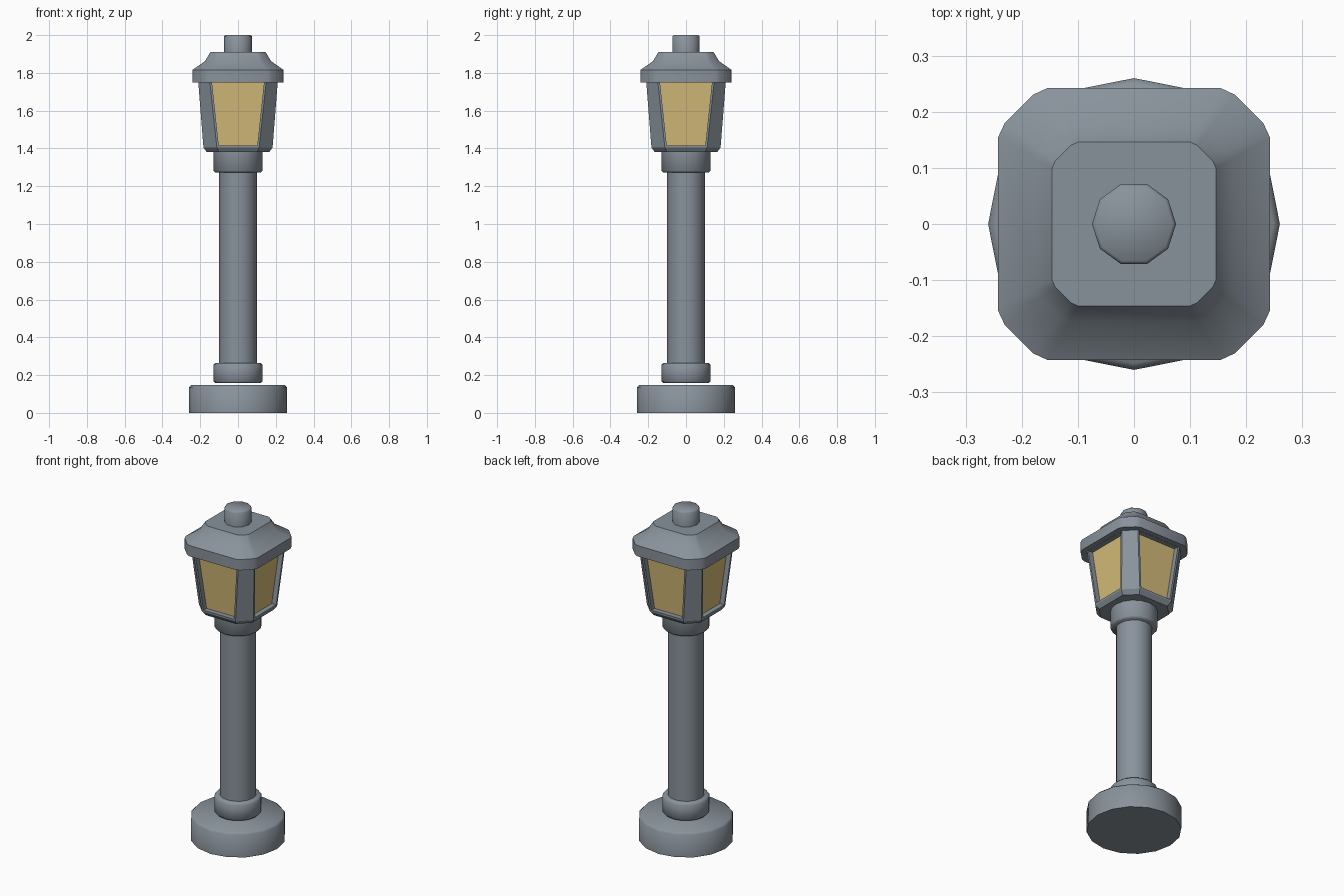
import bpy, bmesh, math

if "Cube" in bpy.data.objects:
    bpy.data.objects.remove(bpy.data.objects["Cube"])


def material(name, rgb):
    m = bpy.data.materials.new(name)
    m.diffuse_color = (*rgb, 1)
    m.use_nodes = True
    m.node_tree.nodes["Principled BSDF"].inputs["Base Color"].default_value = m.diffuse_color
    return m


METAL = material("grey metal", (0.25, 0.29, 0.33))
GLASS = material("warm yellow glass", (0.66, 0.50, 0.19))


def finish(name, bm, angle=40):
    bmesh.ops.recalc_face_normals(bm, faces=bm.faces[:])
    mesh = bpy.data.meshes.new(name)
    bm.to_mesh(mesh)
    bm.free()
    obj = bpy.data.objects.new(name, mesh)
    bpy.context.collection.objects.link(obj)
    mesh.materials.append(METAL)
    mesh.materials.append(GLASS)
    bpy.ops.object.select_all(action='DESELECT')
    obj.select_set(True)
    bpy.context.view_layer.objects.active = obj
    bpy.ops.object.shade_smooth_by_angle(angle=math.radians(angle))
    return obj


def loft(rings):
    """Skin a stack of equal-length point rings and cap both ends."""
    bm = bmesh.new()
    loops = [[bm.verts.new(p) for p in ring] for ring in rings]
    n = len(loops[0])
    for a, b in zip(loops, loops[1:]):
        for i in range(n):
            j = (i + 1) % n
            bm.faces.new((a[i], a[j], b[j], b[i]))
    bm.faces.new(loops[0])
    bm.faces.new(loops[-1])
    bm.normal_update()
    return bm


def circle(r, z, n):
    return [(r * math.cos(math.tau * i / n), r * math.sin(math.tau * i / n), z)
            for i in range(n)]


def square(points, z):
    """Repeat one corner's points around all four corners."""
    ring = []
    for k in range(4):
        c, s = ((1, 0), (0, 1), (-1, 0), (0, -1))[k]
        ring += [(x * c - y * s, x * s + y * c, z) for x, y in points]
    return ring


def drum(name, r, z0, z1, n=16, low=0.0, high=0.0):
    """Cylinder with optional small bevels on the lower and upper rim."""
    rings = []
    if low:
        rings.append(circle(r - low, z0, n))
    rings.append(circle(r, z0 + low, n))
    rings.append(circle(r, z1 - high, n))
    if high:
        rings.append(circle(r - high, z1, n))
    return finish(name, loft(rings), 50)


# Post parts
drum("base", 0.26, 0.0, 0.148, high=0.012)
drum("lower_collar", 0.13, 0.157, 0.265, low=0.01, high=0.01)
drum("pole", 0.10, 0.17, 1.30)
drum("upper_collar", 0.13, 1.272, 1.39, low=0.01)

# Lantern body: chamfered square, wider at the top
profile = [(0.165, 0.10, 1.38), (0.183, 0.112, 1.405), (0.211, 0.15, 1.76)]
body = loft([square([(w, f), (f, w)], z) for w, f, z in profile])

# Recessed glass panes on the four main sides
panes = [f for f in body.faces
         if 1.5 < f.calc_center_median().z < 1.7
         and max(abs(f.normal.x), abs(f.normal.y)) > 0.9]
for f in panes:
    if f.normal.dot(f.calc_center_median()) < 0:
        f.normal_flip()
bmesh.ops.inset_individual(body, faces=panes, thickness=0.011, use_even_offset=True)
for f in panes:
    f.material_index = 1
    inward = -f.normal
    inward.z = 0
    inward.normalize()
    rim = list(f.verts)
    new = bmesh.ops.extrude_discrete_faces(body, faces=[f])["faces"][0]
    bmesh.ops.translate(body, verts=new.verts[:], vec=inward * 0.03)
    new.material_index = 1
    for v in new.verts:
        for wall in v.link_faces:
            if wall is not new:
                wall.material_index = 0
finish("lantern_body", body, 30)

# Roof: square with rounded chamfered corners, sloping up to a flat top
roof = [(0.242, 0.155, 1.75), (0.242, 0.155, 1.815),
        (0.175, 0.115, 1.862), (0.146, 0.10, 1.91)]
rings = []
for w, f, z in roof:
    a, b = f + 0.28 * (w - f), w - 0.13 * (w - f)
    rings.append(square([(w, f), (b, a), (a, b), (f, w)], z))
finish("roof", loft(rings), 35)

# Finial on the roof
drum("finial", 0.075, 1.90, 2.0, n=10, high=0.006)
